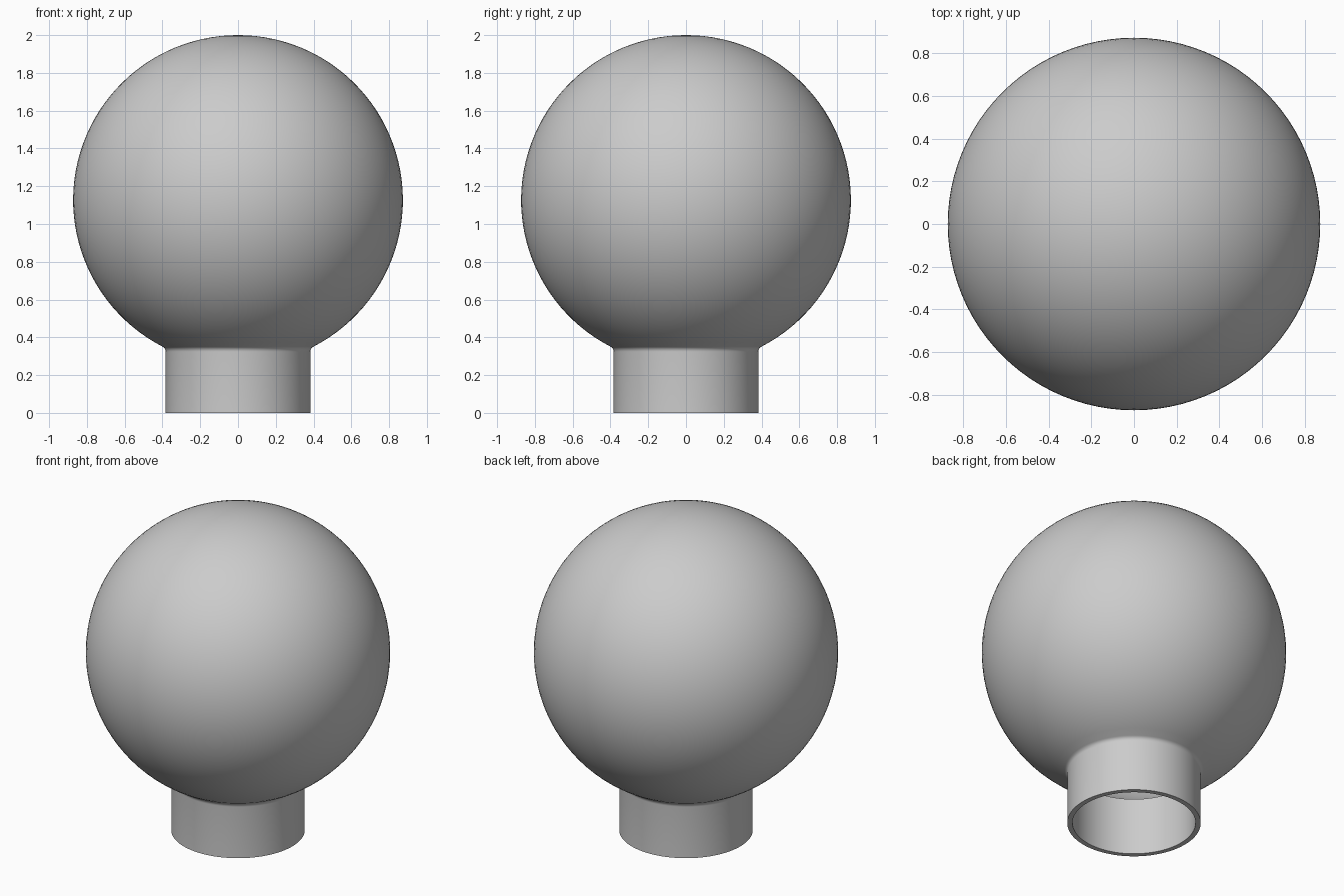
import bpy, bmesh
from math import asin, atan2, cos, sin, sqrt, pi, radians

if "Cube" in bpy.data.objects:
    bpy.data.objects.remove(bpy.data.objects["Cube"], do_unlink=True)

GLOBE_R = 0.873
CENTRE_Z = 2 - GLOBE_R
NECK_R = 0.383
WALL = 0.03
FILLET = 0.03
SEGMENTS = 96


def arc(cx, cz, radius, start, end, steps):
    """Points (radius from axis, height) along a circular arc."""
    angles = [start + (end - start) * i / steps for i in range(steps + 1)]
    return [(cx + radius * cos(a), cz + radius * sin(a)) for a in angles]


# Outer skin: neck, small fillet, globe up to the top pole
fillet_x = NECK_R + FILLET
fillet_z = CENTRE_Z - sqrt((GLOBE_R + FILLET) ** 2 - fillet_x ** 2)
contact = atan2(fillet_z - CENTRE_Z, fillet_x)
outer = [(NECK_R, 0)]
outer += arc(fillet_x, fillet_z, FILLET, pi, contact + pi, 5)
outer += arc(0, CENTRE_Z, GLOBE_R, contact, pi / 2, 48)[1:]

# Inner skin: globe down from the pole, then the neck bore
inner_r = GLOBE_R - WALL
bore_r = NECK_R - WALL
bore_angle = -pi / 2 + asin(bore_r / inner_r)
inner = arc(0, CENTRE_Z, inner_r, pi / 2, bore_angle, 48) + [(bore_r, 0)]


def revolve(name, profile):
    bm = bmesh.new()
    verts = [bm.verts.new((max(x, 0), 0, z)) for x, z in profile]
    edges = [bm.edges.new(pair) for pair in zip(verts, verts[1:])]
    bmesh.ops.spin(bm, geom=verts + edges, cent=(0, 0, 0), axis=(0, 0, 1),
                   angle=2 * pi, steps=SEGMENTS)
    bmesh.ops.remove_doubles(bm, verts=bm.verts, dist=0.0001)
    bmesh.ops.recalc_face_normals(bm, faces=bm.faces)
    mesh = bpy.data.meshes.new(name)
    bm.to_mesh(mesh)
    bm.free()
    obj = bpy.data.objects.new(name, mesh)
    bpy.context.collection.objects.link(obj)
    return obj


# Close the profile between the skins only at the bottom rim
rim = [inner[-1], outer[0]]
globe = revolve("globe_shade", inner[:-1] + rim + outer[1:])

# Plain grey material
grey = bpy.data.materials.new("light_grey")
grey.use_nodes = True
colour = (0.6, 0.6, 0.6, 1)
grey.diffuse_color = colour
grey.node_tree.nodes["Principled BSDF"].inputs["Base Color"].default_value = colour
globe.data.materials.append(grey)

# Smooth surfaces with crisp rim edges
bpy.ops.object.select_all(action='DESELECT')
globe.select_set(True)
bpy.context.view_layer.objects.active = globe
bpy.ops.object.shade_smooth_by_angle(angle=radians(35))
